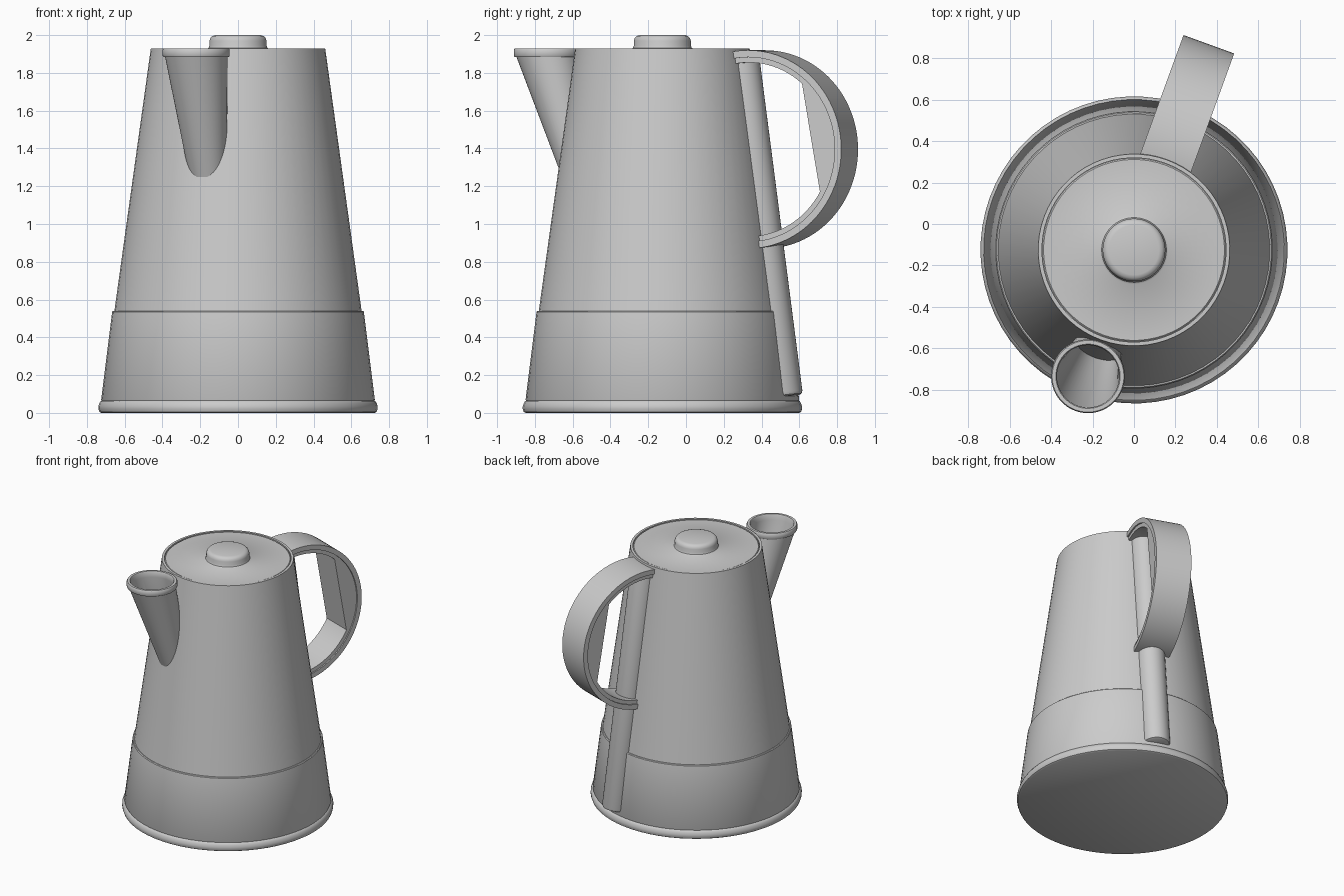
import bpy, bmesh, math
from mathutils import Matrix, Vector

if "Cube" in bpy.data.objects:
    bpy.data.objects.remove(bpy.data.objects["Cube"], do_unlink=True)

metal = bpy.data.materials.new("grey metal")
metal.use_nodes = True
GREY = (0.6, 0.6, 0.6, 1)
metal.diffuse_color = GREY
metal.node_tree.nodes["Principled BSDF"].inputs["Base Color"].default_value = GREY

# Local frame: +x runs from the pot's axis out through the handle, -x through the spout
POT = Matrix.Translation((0, -0.125, 0)) @ Matrix.Rotation(math.radians(70), 4, "Z")


def finish(name, bm, angle=35):
    bmesh.ops.remove_doubles(bm, verts=bm.verts, dist=1e-5)
    bmesh.ops.recalc_face_normals(bm, faces=bm.faces)
    bm.transform(POT)
    mesh = bpy.data.meshes.new(name)
    bm.to_mesh(mesh)
    bm.free()
    mesh.materials.append(metal)
    obj = bpy.data.objects.new(name, mesh)
    bpy.context.collection.objects.link(obj)
    bpy.ops.object.select_all(action="DESELECT")
    obj.select_set(True)
    bpy.context.view_layer.objects.active = obj
    bpy.ops.object.shade_smooth_by_angle(angle=math.radians(angle))
    return obj


def skin(bm, rings, closed=False, caps=False):
    """Bridge rings of points with quads."""
    rows = [[bm.verts.new(p) for p in ring] for ring in rings]
    n = len(rows[0])
    for a, b in zip(rows, rows[1:] + (rows[:1] if closed else [])):
        for i in range(n):
            j = (i + 1) % n
            bm.faces.new((a[i], a[j], b[j], b[i]))
    if caps:
        bm.faces.new(rows[0])
        bm.faces.new(rows[-1])


def turned(name, stations, sides=64, closed=False, caps=True):
    """Rings of (radius, height, offset along local x)."""
    bm = bmesh.new()
    turn = [math.tau * i / sides for i in range(sides)]
    skin(bm, [[(o + r * math.cos(t), r * math.sin(t), z) for t in turn]
              for r, z, o in stations], closed, caps)
    return finish(name, bm)


def upright(points):
    return [(r, z, 0) for r, z in points]


# Body, skirt and rounded foot
turned("body", upright([(0.66, 0.5), (0.655, 0.54), (0.462, 1.93), (0.444, 1.93),
                        (0.444, 1.915)]))
turned("skirt", upright([(0.72, 0.06), (0.725, 0.07), (0.667, 0.535), (0.662, 0.54),
                         (0.65, 0.54)]))
turned("foot_ring", upright([(0.725, 0), (0.735, 0.006), (0.74, 0.02), (0.74, 0.035),
                             (0.735, 0.05), (0.728, 0.062), (0.715, 0.068)]))

# Lid with a filleted knob
turned("lid", upright([(0.442, 1.9), (0.442, 1.921), (0.436, 1.926), (0.165, 1.926),
                       (0.156, 1.932), (0.151, 1.945), (0.151, 1.97), (0.146, 1.985),
                       (0.136, 1.995), (0.12, 2.0)]))

# Hollow tapered spout with a rolled lip
turned("spout", [(0.10, 1.25, -0.46), (0.165, 1.885, -0.647), (0.174, 1.885, -0.648),
                 (0.178, 1.892, -0.648), (0.178, 1.922, -0.648), (0.173, 1.93, -0.648),
                 (0.155, 1.93, -0.648), (0.15, 1.922, -0.648), (0.15, 1.885, -0.647),
                 (0.088, 1.27, -0.462)], sides=48, closed=True, caps=False)

# Rounded mounting strip lying along the slope of the body
strip_top, strip_foot = Vector((0.437, 0, 1.9)), Vector((0.686, 0, 0.085))
axis = (strip_foot - strip_top).normalized()
side = Vector((0, 1, 0))
out = side.cross(axis).normalized()
bm = bmesh.new()
length = (strip_foot - strip_top).length
skin(bm, [[strip_top + axis * d + (side * math.sin(t) + out * math.cos(t)) * r
           for t in [math.tau * i / 32 for i in range(32)]]
          for d, r in [(0, 0.1), (length - 0.02, 0.1), (length - 0.006, 0.094),
                       (length, 0.08)]], caps=True)
finish("mounting_strip", bm)

# Handle: curved outer band, narrower liner, and a flat-faced grip filling the bow
CENTRE = (0.53, 1.395)


def bow(angle, radius, y):
    return (CENTRE[0] + radius * math.cos(angle), y, CENTRE[1] + radius * math.sin(angle))


def band(name, inner, outer, half):
    bm = bmesh.new()
    angles = [math.radians(101 - 202 * i / 56) for i in range(57)]
    skin(bm, [[bow(a, r, y) for r, y in
               [(inner, -half), (outer, -half), (outer, half), (inner, half)]]
              for a in angles], caps=True)
    finish(name, bm)


band("handle_band", 0.488, 0.525, 0.13)
band("handle_liner", 0.46, 0.49, 0.12)

bm = bmesh.new()
angles = [math.radians(50 - 80 * i / 24) for i in range(25)]
skin(bm, [[bow(a, 0.465, y) for a in angles] for y in (-0.12, 0.12)], caps=True)
finish("handle_grip", bm)
